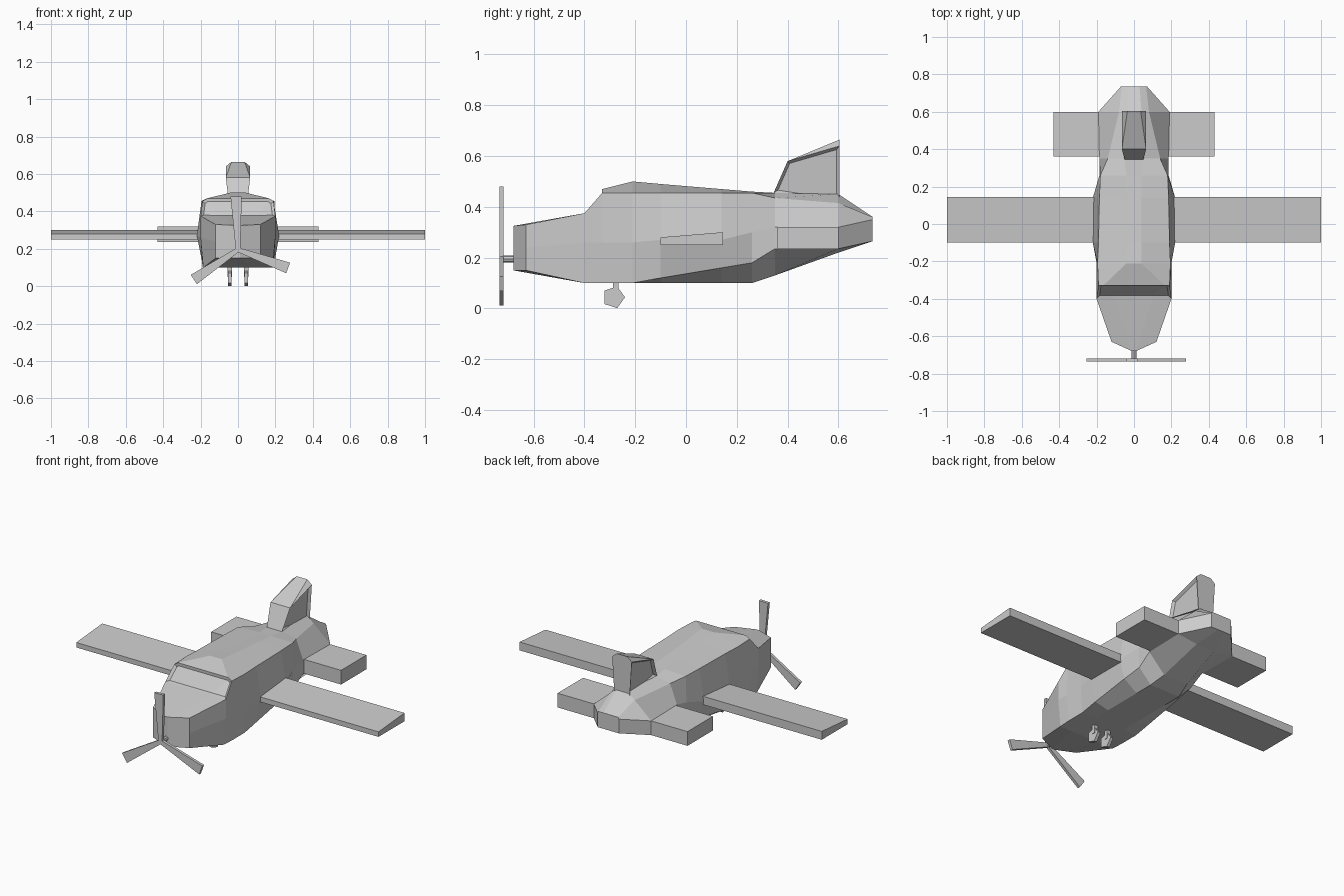
import bpy, bmesh
from math import cos, sin, radians, pi
from mathutils import Matrix, Vector

if "Cube" in bpy.data.objects:
    bpy.data.objects.remove(bpy.data.objects["Cube"])


def finish(bm, name):
    bmesh.ops.recalc_face_normals(bm, faces=bm.faces)
    mesh = bpy.data.meshes.new(name)
    bm.to_mesh(mesh)
    bm.free()
    ob = bpy.data.objects.new(name, mesh)
    bpy.context.collection.objects.link(ob)
    return ob


def prism(name, profile, place_a, place_b):
    """Join two placed copies of a flat profile into a solid."""
    bm = bmesh.new()
    a = [bm.verts.new(place_a(*p)) for p in profile]
    b = [bm.verts.new(place_b(*p)) for p in profile]
    bm.faces.new(a)
    bm.faces.new(b[::-1])
    n = len(a)
    for i in range(n):
        bm.faces.new((a[i], a[(i + 1) % n], b[(i + 1) % n], b[i]))
    return finish(bm, name)


# Fuselage: y, then half section (x, z) for belly, chine, waist, shoulder, ridge
sections = [
    (-.63, [(.01, .15), (.12, .15), (.12, .24), (.12, .33), (.01, .325)]),
    (-.40, [(.10, .10), (.185, .10), (.20, .26), (.20, .375), (.10, .375)]),
    (-.33, [(.10, .10), (.19, .10), (.20, .26), (.19, .455), (.165, .47)]),
    (-.21, [(.10, .10), (.19, .10), (.20, .26), (.195, .455), (.04, .50)]),
    (-.10, [(.10, .10), (.19, .12), (.22, .27), (.19, .455), (.04, .49)]),
    (.14, [(.10, .10), (.185, .16), (.22, .27), (.185, .455), (.04, .47)]),
    (.26, [(.10, .10), (.18, .18), (.185, .30), (.18, .455), (.04, .46)]),
    (.35, [(.08, .13), (.185, .235), (.185, .32), (.14, .435), (.05, .455)]),
    (.60, [(.06, .22), (.19, .235), (.19, .32), (.08, .415), (.04, .45)]),
    (.735, [(.02, .265), (.07, .265), (.07, .35), (.065, .36), (.03, .36)]),
]
bm = bmesh.new()
rings = []
for y, half in sections:
    loop = half + [(-x, z) for x, z in reversed(half)]
    rings.append([bm.verts.new((x, y, z)) for x, z in loop])
for i in (0, 4, 5, 9):                      # pointed nose edge
    rings[0][i].co.y = -.68
glass = []
for s, (a, b) in enumerate(zip(rings, rings[1:])):
    for i in range(10):
        j = (i + 1) % 10
        f = bm.faces.new((a[i], a[j], b[j], b[i]))
        if s == 1 and i in (3, 4, 5):
            glass.append(f)
for r in (rings[0], rings[-1]):             # nose and tail caps
    bm.faces.new(r[:5])
    bm.faces.new(r[5:])
    bm.faces.new((r[4], r[5], r[9], r[0]))
bmesh.ops.recalc_face_normals(bm, faces=bm.faces)
bmesh.ops.inset_region(bm, faces=glass, thickness=.014, depth=-.012, use_even_offset=True)
finish(bm, "fuselage")

# Wings and tailplanes on both sides
for side, label in ((1, "right"), (-1, "left")):
    for part, x0, x1, prof in (
        ("wing", .17, 1.0, [(-.10, .25), (.145, .25), (.145, .30), (-.10, .28)]),
        ("tailplane", .15, .43, [(.36, .235), (.60, .235), (.60, .32), (.36, .32)]),
    ):
        prism(f"{label}_{part}", prof,
              lambda y, z, x=x0 * side: (x, y, z),
              lambda y, z, x=x1 * side: (x, y, z))

# Fin with recessed side panels
bm = bmesh.new()
outline = [(.05, .345, .455), (.065, .40, .58), (.065, .605, .64), (.05, .605, .415), (.035, .605, .665)]
R, L = ([bm.verts.new((s * x, y, z)) for x, y, z in outline] for s in (1, -1))
panels = [bm.faces.new(v[:4]) for v in (R, L)]
for i, j in ((0, 1), (1, 4), (3, 0)):
    bm.faces.new((R[i], R[j], L[j], L[i]))
for v in (R, L):
    bm.faces.new((v[1], v[2], v[4]))
bm.faces.new((R[3], R[2], R[4], L[4], L[2], L[3]))
bmesh.ops.recalc_face_normals(bm, faces=bm.faces)
bmesh.ops.inset_individual(bm, faces=panels, thickness=.012, depth=-.015, use_even_offset=True)
finish(bm, "fin")

# Propeller shaft and three flared blades
hub_z = .195
prism("propeller_shaft", [(.014 * cos(i * pi / 4), .014 * sin(i * pi / 4)) for i in range(8)],
      lambda x, z: (x, -.735, z + hub_z), lambda x, z: (x, -.65, z + hub_z))
blade = [(0, -.012), (.285, -.03), (.285, .03), (0, .012)]
for n, deg in enumerate((92, -20, 214)):
    rot = Matrix.Rotation(-radians(deg), 3, 'Y')

    def place(u, v, y):
        return rot @ Vector((u, 0, v)) + Vector((0, y, hub_z))
    prism(f"propeller_blade_{n + 1}", blade,
          lambda u, v: place(u, v, -.735), lambda u, v: place(u, v, -.718))

# Five-sided wheels with short struts
wheel = [(-.285 + .045 * cos(i * 2 * pi / 5), .044 + .045 * sin(i * 2 * pi / 5)) for i in range(5)]
strut = [(-.287, .05), (-.265, .05), (-.265, .12), (-.287, .12)]
for s, label in ((1, "right"), (-1, "left")):
    for part, prof, w in (("wheel", wheel, .009), ("strut", strut, .012)):
        prism(f"{label}_{part}", prof,
              lambda y, z: (s * .045 - w, y, z), lambda y, z: (s * .045 + w, y, z))
